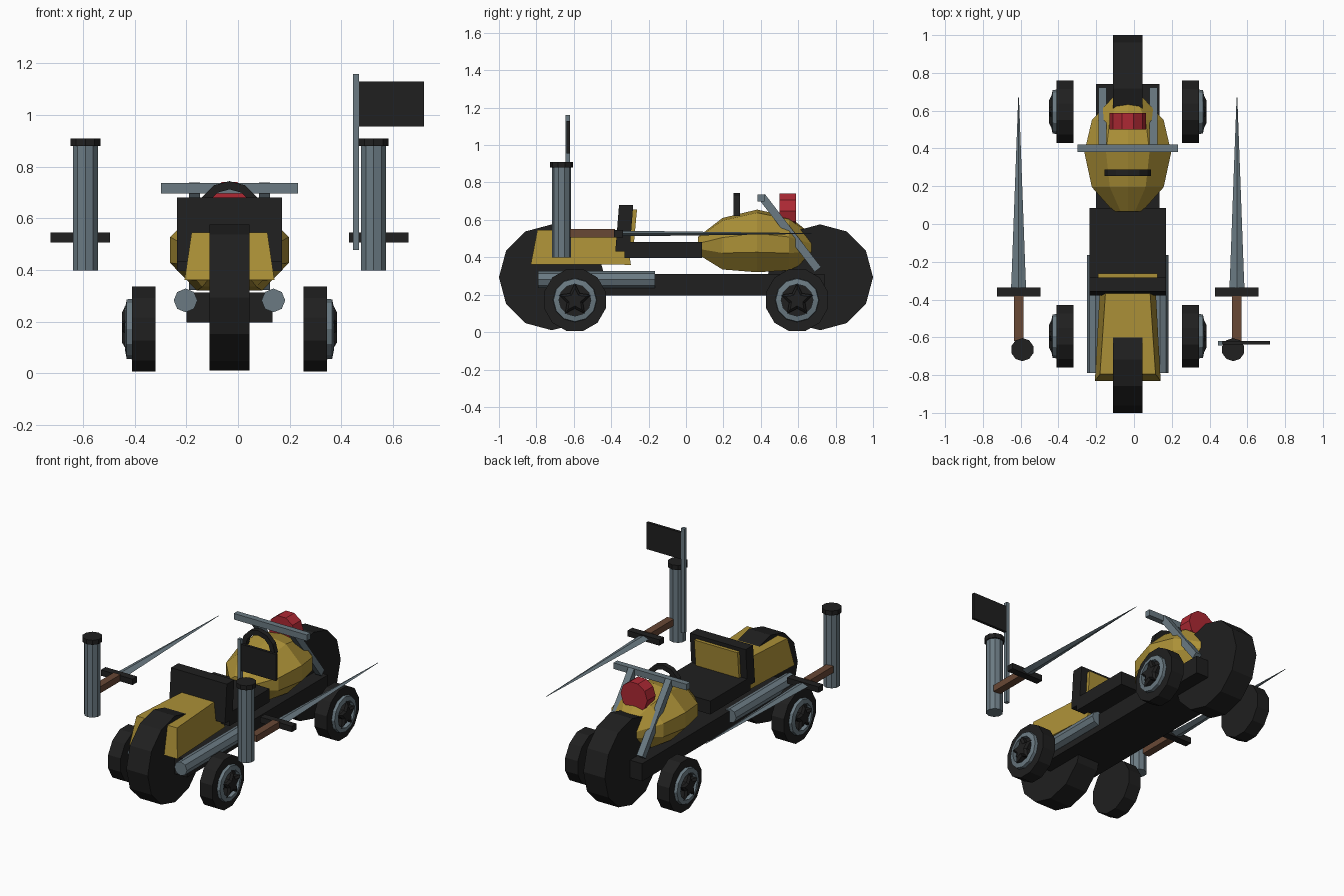
import bpy, bmesh, math
from mathutils import Vector, Matrix

if "Cube" in bpy.data.objects:
    bpy.data.objects.remove(bpy.data.objects["Cube"])

CX = -0.033  # centre line of the vehicle body


def material(name, rgb):
    m = bpy.data.materials.new(name)
    m.diffuse_color = (*rgb, 1)
    m.use_nodes = True
    m.node_tree.nodes["Principled BSDF"].inputs["Base Color"].default_value = m.diffuse_color
    return m


BLACK = material("black", (0.014, 0.014, 0.014))
GOLD = material("gold", (0.41, 0.28, 0.038))
STEEL = material("steel grey", (0.145, 0.195, 0.225))
RED = material("red", (0.42, 0.022, 0.034))
BROWN = material("brown", (0.14, 0.065, 0.036))


def finish(name, bm, mat):
    bmesh.ops.recalc_face_normals(bm, faces=bm.faces)
    me = bpy.data.meshes.new(name)
    bm.to_mesh(me)
    bm.free()
    me.materials.append(mat)
    ob = bpy.data.objects.new(name, me)
    bpy.context.collection.objects.link(ob)
    return ob


def box(name, mat, x, y, z):
    return loft(name, mat, [[(a, yy, b) for a, b in
                ((x[0], z[0]), (x[1], z[0]), (x[1], z[1]), (x[0], z[1]))] for yy in y])


def loft(name, mat, rings, closed=False):
    bm = bmesh.new()
    vs = [[bm.verts.new(p) for p in r] for r in rings]
    n = len(vs[0])
    pairs = list(zip(vs, vs[1:])) + ([(vs[-1], vs[0])] if closed else [])
    for a, b in pairs:
        for i in range(n):
            bm.faces.new((a[i], a[(i + 1) % n], b[(i + 1) % n], b[i]))
    if not closed:
        bm.faces.new(vs[0])
        bm.faces.new(vs[-1])
    return finish(name, bm, mat)


def rod(name, mat, a, b, r, n=8, r2=None, turn=0.0):
    a, b = Vector(a), Vector(b)
    d = b - a
    bm = bmesh.new()
    rot = d.to_track_quat('Z', 'Y').to_matrix().to_4x4()
    bmesh.ops.create_cone(bm, cap_ends=True, segments=n, radius1=r,
                          radius2=r if r2 is None else r2, depth=d.length,
                          matrix=Matrix.Translation((a + b) / 2) @ rot @ Matrix.Rotation(turn, 4, 'Z'))
    return finish(name, bm, mat)


def wheel_ring(x, y, z, r, n, turn=0.0):
    return [(x, y + r * math.cos(turn + 2 * math.pi * i / n),
             z + r * math.sin(turn + 2 * math.pi * i / n)) for i in range(n)]


# big centre wheels
for tag, y in (("front", -0.717), ("rear", 0.717)):
    loft(tag + "_main_wheel", BLACK,
         [wheel_ring(x, y, 0.293, 0.283, 12) for x in (CX - 0.078, CX + 0.078)])

# frame
box("frame", BLACK, (CX - 0.167, CX + 0.167), (-0.72, 0.74), (0.197, 0.312))

# tail body, wider at the front end
loft("tail_body", GOLD, [
    [(CX - 0.174, -0.83, 0.362), (CX + 0.174, -0.83, 0.362),
     (CX + 0.147, -0.795, 0.545), (CX - 0.147, -0.795, 0.545)],
    [(CX - 0.145, -0.295, 0.36), (CX + 0.145, -0.295, 0.36),
     (CX + 0.115, -0.32, 0.545), (CX - 0.115, -0.32, 0.545)]])

# seat and leaning backrest with gold panel
box("seat", BLACK, (CX - 0.203, CX + 0.203), (-0.33, 0.085), (0.395, 0.482))


def leaning(name, mat, hw, y0, y1, z0, z1, lean):
    loft(name, mat, [[(x, y0, z0), (x, y1, z0), (x, y1 + lean, z1), (x, y0 + lean, z1)]
                     for x in (CX - hw, CX + hw)])


leaning("backrest", BLACK, 0.203, -0.378, -0.302, 0.43, 0.68, 0.02)
leaning("backrest_panel", GOLD, 0.157, -0.31, -0.28, 0.46, 0.655, 0.018)

# faceted fuel tank: octagon sections along y (y, half width, bottom, top)
tank = []
for y, w, z0, z1 in ((0.065, 0.075, 0.415, 0.51), (0.195, 0.19, 0.335, 0.61),
                     (0.38, 0.23, 0.32, 0.655), (0.55, 0.19, 0.33, 0.618),
                     (0.675, 0.075, 0.39, 0.52)):
    h = z1 - z0
    half = [(0.55, 0), (1, 0.32), (1, 0.62), (0.5, 0.95)]
    tank.append([(CX + w * a, y, z0 + h * b) for a, b in half] + [(CX, y, z1)] +
                [(CX - w * a, y, z0 + h * b) for a, b in reversed(half)])
loft("fuel_tank", GOLD, tank)

# arched grab handle on the tank
arch = []
for i in range(7):
    t = math.pi * i / 6
    c, s = math.cos(t), math.sin(t)
    arch.append([(CX + r * c, y, 0.622 + r * s)
                 for r, y in ((0.09, 0.255), (0.122, 0.255), (0.122, 0.288), (0.09, 0.288))])
loft("tank_handle", BLACK, arch)

# lamp and handlebar
rod("lamp", RED, (CX, 0.5, 0.648), (CX, 0.587, 0.648), 0.097, 10, turn=math.pi / 10)
box("handlebar", STEEL, (CX - 0.265, CX + 0.265), (0.382, 0.42), (0.697, 0.737))


def side_wheel(tag, s, y):
    z = 0.171

    def X(d):
        return CX + s * d
    loft(tag + "_tyre", BLACK, [wheel_ring(X(d), y, z, 0.171, 12, math.pi / 12) for d in (0.287, 0.378)])
    # grey rim ring
    loft(tag + "_rim", STEEL, [wheel_ring(X(d), y, z, r, 12) for d, r in
                               ((0.37, 0.118), (0.398, 0.115), (0.404, 0.085), (0.37, 0.085))], True)
    # five pointed hub
    star = []
    for d, k in ((0.37, 1), (0.404, 1), (0.417, 0.7)):
        star.append([(X(d), y + r * k * math.cos(a), z + r * k * math.sin(a))
                     for i in range(10) for r, a in
                     [(0.09 if i % 2 == 0 else 0.045, math.pi / 2 + math.pi * i / 5)]])
    loft(tag + "_hub_star", BLACK, star)


for side, s in (("left", -1), ("right", 1)):
    def X(d):
        return CX + s * d

    for end, y in (("front", -0.594), ("rear", 0.594)):
        side_wheel(f"{side}_{end}", s, y)

    # fork strut through the tank, and exhaust pipe
    rod(side + "_fork", STEEL, (X(0.135), 0.405, 0.725), (X(0.135), 0.705, 0.335), 0.03, 4, turn=math.pi / 4)
    rod(side + "_exhaust", STEEL, (X(0.17), -0.79, 0.282), (X(0.17), -0.165, 0.282), 0.046, 8)

    # standing stack with cap
    rod(side + "_stack", STEEL, (X(0.558), -0.665, 0.398), (X(0.558), -0.665, 0.885), 0.051, 10)
    rod(side + "_stack_cap", BLACK, (X(0.558), -0.665, 0.88), (X(0.558), -0.665, 0.91), 0.061, 10)

    # sword: grip, guard and tapering diamond blade
    x = X(0.578)
    box(side + "_sword_grip", BROWN, (x - 0.025, x + 0.025), (-0.62, -0.38), (0.507, 0.55))
    box(side + "_sword_guard", BLACK, (x - 0.115, x + 0.115), (-0.385, -0.337), (0.507, 0.545))
    loft(side + "_sword_blade", STEEL,
         [[(x - w, y, 0.527), (x, y, 0.527 - h), (x + w, y, 0.527), (x, y, 0.527 + h)]
          for y, w, h in ((-0.345, 0.04, 0.014), (-0.25, 0.036, 0.014), (0.67, 0.002, 0.002))])

# flag on its pole beside the right stack
box("flag_pole", STEEL, (0.445, 0.469), (-0.643, -0.619), (0.477, 1.16))
box("flag", BLACK, (0.466, 0.721), (-0.638, -0.62), (0.955, 1.13))
